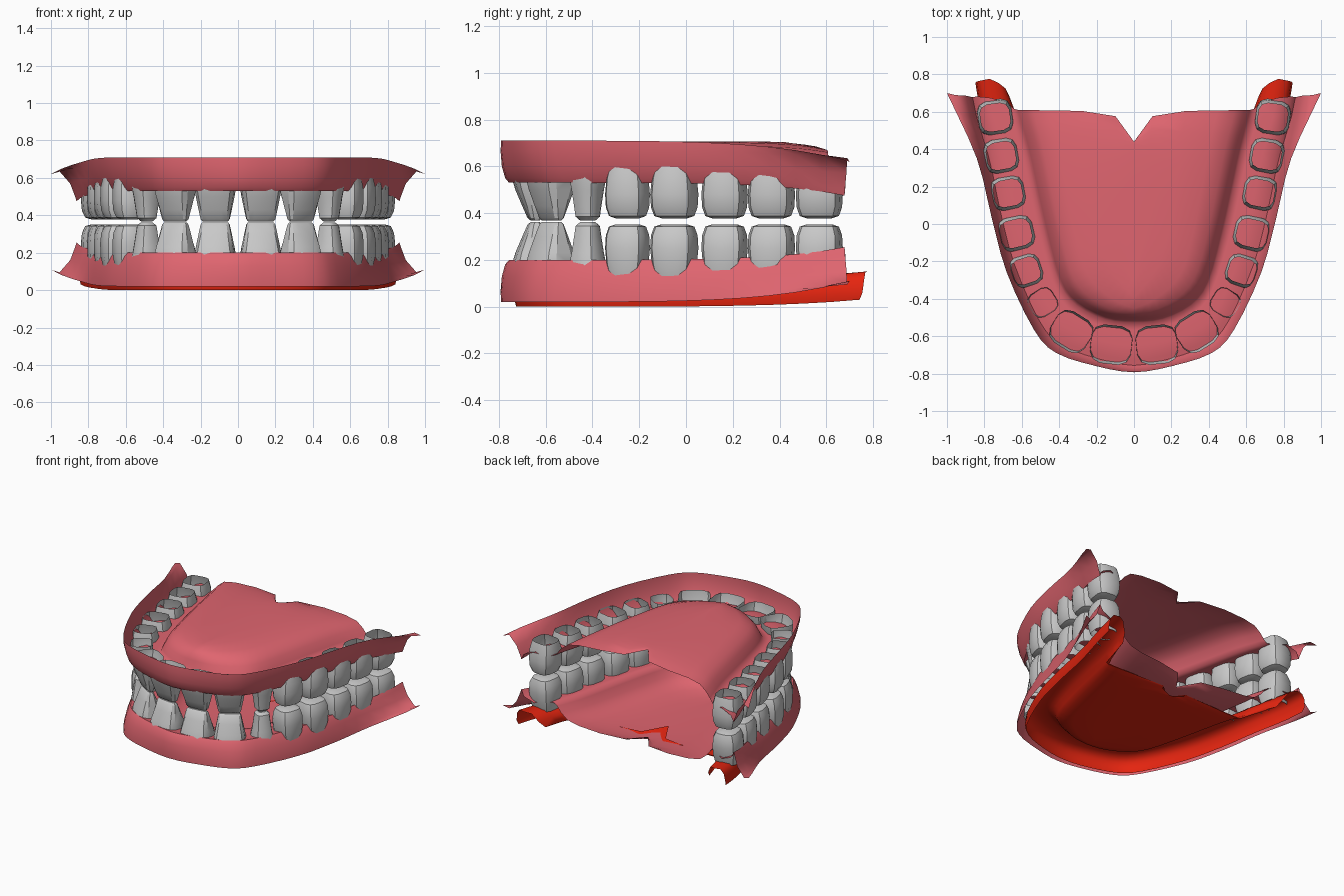
import bpy, bmesh, math
from mathutils import Vector

if "Cube" in bpy.data.objects:
    bpy.data.objects.remove(bpy.data.objects["Cube"])


def material(name, rgb):
    m = bpy.data.materials.new(name)
    m.diffuse_color = (*rgb, 1)
    m.use_nodes = True
    m.node_tree.nodes["Principled BSDF"].inputs["Base Color"].default_value = m.diffuse_color
    return m


GUM = material("gum pink", (0.74, 0.13, 0.16))
ENAMEL = material("tooth grey", (0.58, 0.58, 0.58))
RED = material("deep red", (0.78, 0.018, 0.005))
FLIP = 0.73          # lower jaw is the upper jaw mirrored: z -> FLIP - z

# Plan curves of the arch, front centre to back (right half)
OUTER = [(0, -.79), (.2, -.76), (.415, -.69), (.535, -.565), (.68, -.26), (.76, .03), (.84, .35), (1, .7)]
INNER = [(0, -.51), (.15, -.495), (.3, -.42), (.39, -.3), (.46, -.05), (.51, .17), (.56, .4), (.62, .61)]
SUB = 3


def spline(pts):
    p = [Vector(q) for q in pts]
    p = [Vector((-p[1].x, p[1].y))] + p + [2 * p[-1] - p[-2]]
    out = []
    for i in range(1, len(p) - 2):
        a, b, c, d = p[i - 1:i + 3]
        for k in range(SUB):
            t = k / SUB
            out.append(.5 * (2 * b + (c - a) * t + (2 * a - 5 * b + 4 * c - d) * t * t
                             + (3 * b - a - 3 * c + d) * t ** 3))
    return out + [p[-2]]


OUT, INN = spline(OUTER), spline(INNER)
N = len(OUT)


def finish(bm, name, mat, angle):
    me = bpy.data.meshes.new(name)
    bm.to_mesh(me)
    bm.free()
    me.materials.append(mat)
    ob = bpy.data.objects.new(name, me)
    bpy.context.collection.objects.link(ob)
    bpy.ops.object.select_all(action='DESELECT')
    ob.select_set(True)
    bpy.context.view_layer.objects.active = ob
    bpy.ops.object.shade_smooth_by_angle(angle=math.radians(angle))
    return ob


def sheet(name, mat, arch, dome, dome_dy, notch, flip):
    """arch rings: (front fraction, back fraction, front z, back z, back shift, mid-side tuck);
    dome rings: (fraction towards the centre line, front z, back z)"""
    bm = bmesh.new()
    rows = []
    for i in range(-(N - 1), N):
        k, sg = abs(i), (-1 if i < 0 else 1)
        s = k / (N - 1)
        w = s ** 8
        row = []
        for f0, f1, z0, z1, dy, tuck in arch:
            f = f0 + (f1 - f0) * w + tuck * math.sin(math.pi * s)
            p = OUT[k].lerp(INN[k], f)
            row.append((p.x * sg, p.y + dy * w, z0 + (z1 - z0) * w))
        for g, z0, z1 in dome:
            yc = -.3 + .9 * s
            if g == 1:
                yc = min(yc, notch)
            elif g > .8:
                yc = min(yc, .57)
            p = INN[k].lerp(Vector((0, yc)), g)
            row.append((p.x * sg, p.y + dome_dy * w, z0 + (z1 - z0) * w))
        rows.append([bm.verts.new((x, y, FLIP - z if flip else z)) for x, y, z in row])
    for a, b in zip(rows, rows[1:]):
        for j in range(len(a) - 1):
            q = [a[j], a[j + 1], b[j + 1], b[j]]
            bm.faces.new(q[::-1] if flip else q)
    bmesh.ops.remove_doubles(bm, verts=bm.verts, dist=.0005)
    bmesh.ops.dissolve_degenerate(bm, edges=bm.edges, dist=.0003)
    return finish(bm, name, mat, 60)


# Gums: outer wall, lip, tooth bed, inner wall and palate
gum_arch = [(0, 0, .71, .62, 0, 0), (-.01, .12, .665, .635, 0, .02), (.01, .27, .60, .57, .01, .06),
            (.06, .34, .55, .50, .01, .08), (.12, .36, .53, .475, .01, .07), (.22, .42, .535, .52, .02, .04),
            (.5, .62, .55, .55, .03, 0), (.8, .85, .54, .53, .02, 0), (.94, .95, .545, .54, 0, 0),
            (1, 1, .575, .56, 0, 0)]
gum_dome = [(.05, .625, .60), (.13, .665, .64), (.28, .69, .66), (.55, .703, .67),
            (.84, .707, .675), (1, .707, .685)]
sheet("upper_gum", GUM, gum_arch, gum_dome, 0, .44, False)
sheet("lower_gum", GUM, gum_arch, gum_dome, 0, .44, True)

# Red under-skin below the lower gum
red_arch = [(.23, .42, 0, .03, .08, 0), (.20, .40, .03, .06, .09, 0), (.22, .42, .08, .12, .10, 0),
            (.32, .48, .112, .15, .11, 0), (.5, .60, .118, .15, .13, 0), (.75, .72, .112, .14, .12, 0),
            (.9, .82, .09, .08, .10, 0), (.98, .88, .05, .03, .06, 0)]
red_dome = [(.06, .02, .03), (.2, .012, .03), (.5, .012, .035), (.84, .012, .035), (1, .012, .035)]
red = sheet("red_underside", RED, red_arch, red_dome, -.2, .4, False)
red.data.flip_normals()

# Teeth: stacked rings (width scale, depth scale, z), open at the root
INCISOR = [(.62, .16, .368), (.70, .30, .380), (.79, .52, .43), (.91, .82, .50), (1, 1, .56), (.98, 1.06, .60)]
CANINE = [(.40, .36, .368), (.62, .62, .385), (.68, .72, .43), (.80, .86, .50), (.95, 1, .56), (.95, 1, .60)]
MOLAR = [(.55, .42, .378), (.84, .76, .388), (.97, .94, .425), (1, 1, .48), (.93, .98, .55), (.76, .84, .61)]
TEETH = [  # x, y, width, depth, turn, kind, name
    (.122, -.645, .225, .20, 6, INCISOR, "central_incisor"),
    (.335, -.575, .22, .19, 32, INCISOR, "lateral_incisor"),
    (.488, -.42, .15, .15, 58, CANINE, "canine"),
    (.578, -.25, .18, .175, 72, MOLAR, "front_premolar"),
    (.632, -.05, .195, .20, 77, MOLAR, "rear_premolar"),
    (.674, .165, .19, .185, 79, MOLAR, "first_molar"),
    (.71, .365, .195, .185, 80, MOLAR, "second_molar"),
    (.742, .57, .195, .19, 82, MOLAR, "rear_molar"),
]


def power(v, e):
    return math.copysign(abs(v) ** e, v)


def tooth(name, x, y, width, depth, turn, rings, side, flip):
    bm = bmesh.new()
    c, s = math.cos(math.radians(turn)), math.sin(math.radians(turn))
    loops = []
    for sw, sd, z in rings:
        loop = []
        for k in range(12):
            a = math.tau * (k + .5) / 12
            u = power(math.cos(a), .6) * sw * width / 2
            v = power(math.sin(a), .6) * sd * depth / 2
            loop.append(bm.verts.new((side * (x + u * c - v * s), y + u * s + v * c,
                                      FLIP - z if flip else z)))
        loops.append(loop)
    bm.faces.new(loops[0][::-1])
    for a, b in zip(loops, loops[1:]):
        for k in range(12):
            m = (k + 1) % 12
            bm.faces.new((a[k], a[m], b[m], b[k]))
    if (side < 0) != flip:
        bmesh.ops.reverse_faces(bm, faces=bm.faces)
    finish(bm, name, ENAMEL, 28)


for jaw, flip in (("upper", False), ("lower", True)):
    for label, side in (("right", 1), ("left", -1)):
        for x, y, width, depth, turn, rings, kind in TEETH:
            tooth(f"{jaw}_{label}_{kind}", x, y, width, depth, turn, rings, side, flip)
